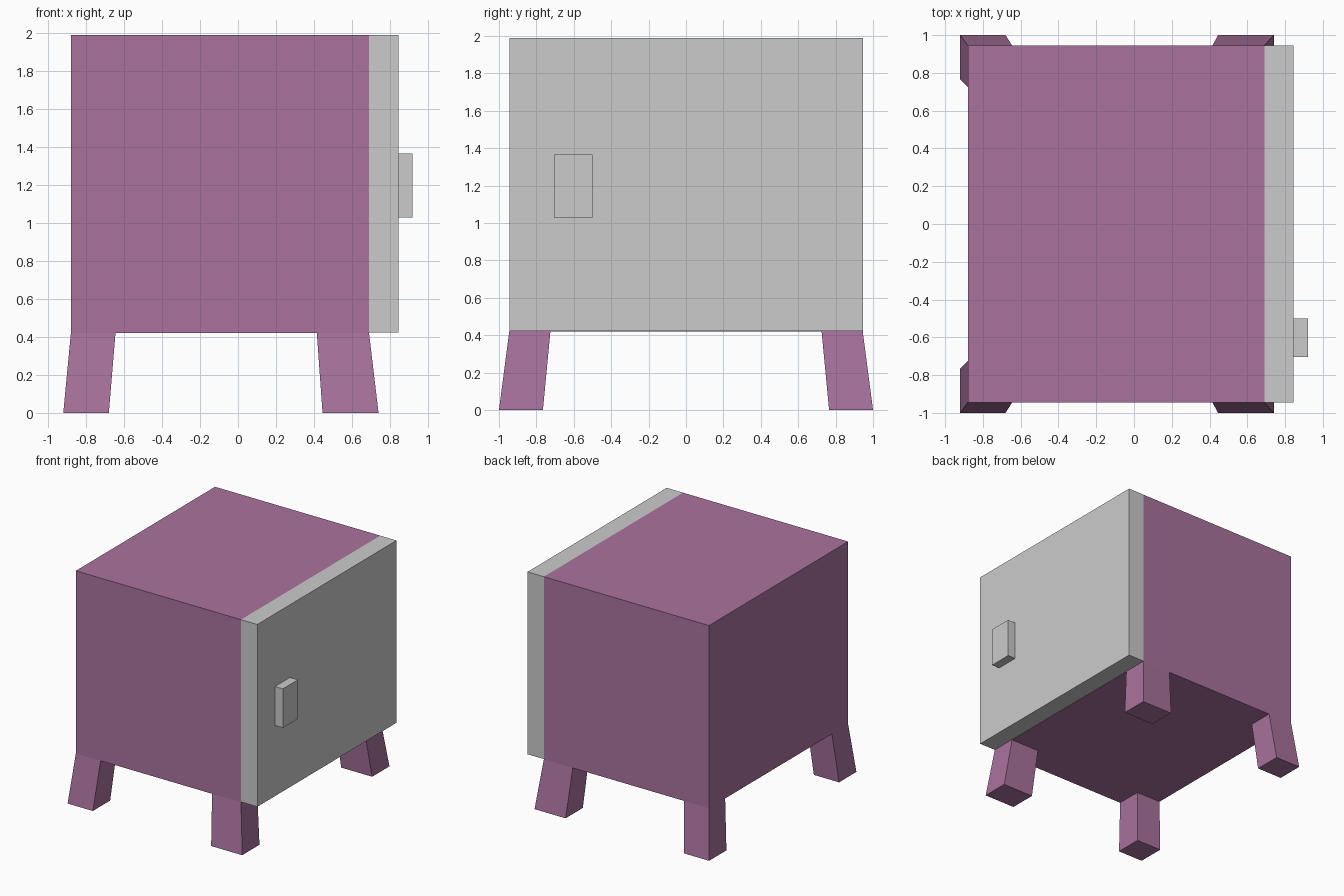
import bpy, bmesh

if "Cube" in bpy.data.objects:
    bpy.data.objects.remove(bpy.data.objects["Cube"])

purple = bpy.data.materials.new("purple_paint")
purple.diffuse_color = (0.40, 0.17, 0.34, 1)
purple.use_nodes = True
purple.node_tree.nodes["Principled BSDF"].inputs["Base Color"].default_value = purple.diffuse_color


def hexahedron(name, low, high, material=None):
    """Solid between two rectangles, each given as (x0, x1, y0, y1, z)."""
    bm = bmesh.new()
    rings = []
    for x0, x1, y0, y1, z in (low, high):
        rings.append([bm.verts.new((x, y, z)) for x, y in
                      ((x0, y0), (x1, y0), (x1, y1), (x0, y1))])
    a, b = rings
    bm.faces.new(a[::-1])
    bm.faces.new(b)
    for i in range(4):
        j = (i + 1) % 4
        bm.faces.new((a[i], a[j], b[j], b[i]))
    bmesh.ops.recalc_face_normals(bm, faces=bm.faces)
    mesh = bpy.data.meshes.new(name)
    bm.to_mesh(mesh)
    bm.free()
    obj = bpy.data.objects.new(name, mesh)
    bpy.context.collection.objects.link(obj)
    if material:
        mesh.materials.append(material)
    return obj


def box(name, x0, x1, y0, y1, z0, z1, material=None):
    return hexahedron(name, (x0, x1, y0, y1, z0), (x0, x1, y0, y1, z1), material)


# Cabinet body, door and handle
box("cabinet_body", -0.88, 0.69, -0.945, 0.945, 0.42, 1.99, purple)
box("door", 0.69, 0.845, -0.945, 0.945, 0.423, 1.99)
box("door_handle", 0.845, 0.92, -0.705, -0.50, 1.03, 1.365)

# Splayed legs, mirrored from the front to the back
for side, foot, top in (("left", (-0.92, -0.68), (-0.88, -0.645)),
                        ("right", (0.445, 0.74), (0.415, 0.69))):
    leg = hexahedron(side + "_legs", (*foot, -1.0, -0.765, 0),
                     (*top, -0.945, -0.725, 0.42), purple)
    mirror = leg.modifiers.new("mirror_to_back", 'MIRROR')
    mirror.use_axis = (False, True, False)
